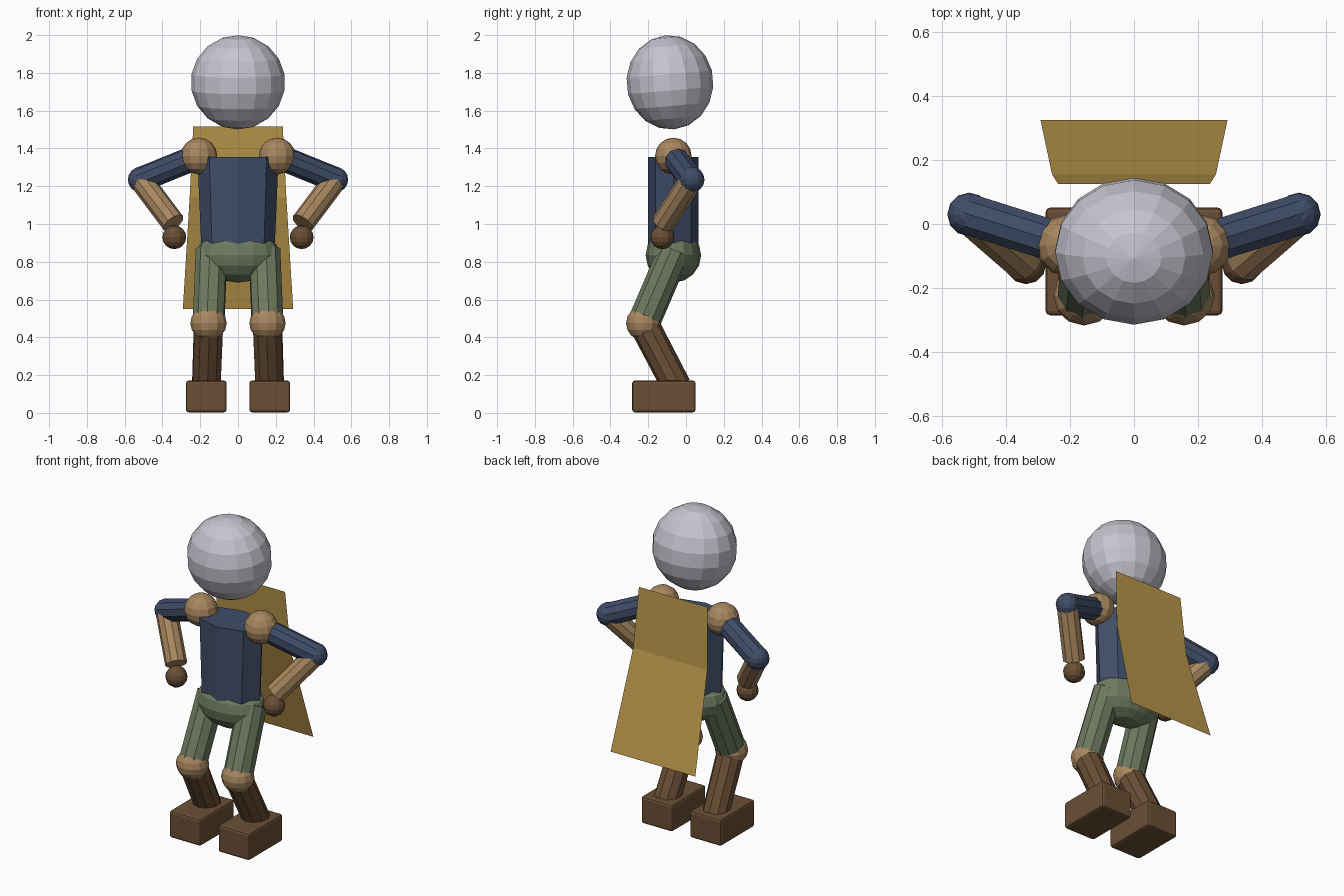
import bpy, bmesh, math
from mathutils import Vector, Matrix

if "Cube" in bpy.data.objects:
    bpy.data.objects.remove(bpy.data.objects["Cube"])


def mat(name, r, g, b):
    m = bpy.data.materials.new(name)
    lin = [((c / 255 + 0.055) / 1.055) ** 2.4 for c in (r, g, b)]
    m.diffuse_color = (*lin, 1)
    m.use_nodes = True
    m.node_tree.nodes["Principled BSDF"].inputs["Base Color"].default_value = m.diffuse_color
    return m


GREY = mat("pale grey", 198, 196, 207)
NAVY = mat("navy cloth", 64, 77, 104)
SKIN = mat("tan", 168, 135, 95)
GREEN = mat("olive green", 110, 122, 95)
BROWN = mat("leather brown", 106, 79, 53)
GOLD = mat("gold cloth", 186, 151, 75)


def finish(name, bm, material):
    bmesh.ops.recalc_face_normals(bm, faces=bm.faces)
    me = bpy.data.meshes.new(name)
    bm.to_mesh(me)
    bm.free()
    me.materials.append(material)
    ob = bpy.data.objects.new(name, me)
    bpy.context.collection.objects.link(ob)
    return ob


def ball(name, centre, radii, material, seg=12, rings=8, tilt=0):
    bm = bmesh.new()
    bmesh.ops.create_uvsphere(bm, u_segments=seg, v_segments=rings, radius=1)
    m = (Matrix.Translation(centre) @ Matrix.Rotation(tilt, 4, 'X')
         @ Matrix.Diagonal((*radii, 1)))
    bm.transform(m)
    return finish(name, bm, material)


def limb(name, a, b, r1, r2, material, sides=10):
    a, b = Vector(a), Vector(b)
    bm = bmesh.new()
    bmesh.ops.create_cone(bm, cap_ends=True, segments=sides, radius1=r1,
                          radius2=r2, depth=(b - a).length)
    rot = (b - a).to_track_quat('Z', 'Y').to_matrix().to_4x4()
    bm.transform(Matrix.Translation((a + b) / 2) @ rot)
    return finish(name, bm, material)


# Head, tipped slightly forward
ball("head", (0, -0.085, 1.75), (0.25, 0.23, 0.25), GREY, 16, 9, math.radians(5))

# Torso: eight-sided, narrowing to the waist
bm = bmesh.new()
rows = []
for z, rx in ((0.85, 0.193), (1.355, 0.215)):
    rows.append([bm.verts.new((rx * math.cos(k * math.pi / 4),
                               -0.067 + 0.133 * math.sin(k * math.pi / 4), z))
                 for k in range(8)])
for k in range(8):
    j = (k + 1) % 8
    bm.faces.new((rows[0][k], rows[0][j], rows[1][j], rows[1][k]))
for row in rows:
    bm.faces.new(row)
finish("torso", bm, NAVY)

# Pelvis
ball("pelvis", (0, -0.067, 0.835), (0.22, 0.147, 0.145), GREEN, 16, 8)

# Arms and legs, one set per side
for side, s in (("left", 1), ("right", -1)):
    shoulder = (s * 0.207, -0.067, 1.36)
    elbow = (s * 0.515, 0.03, 1.235)
    wrist = (s * 0.342, -0.12, 1.005)
    hip = (s * 0.14, -0.06, 0.86)
    knee = (s * 0.156, -0.225, 0.475)
    ankle = (s * 0.168, -0.05, 0.14)

    ball(side + "_shoulder", shoulder, (0.097,) * 3, SKIN)
    limb(side + "_upper_arm", shoulder, elbow, 0.067, 0.067, NAVY)
    ball(side + "_elbow", elbow, (0.068,) * 3, NAVY)
    limb(side + "_forearm", elbow, wrist, 0.063, 0.063, SKIN)
    ball(side + "_hand", (s * 0.337, -0.125, 0.93), (0.063,) * 3, BROWN)
    limb(side + "_thigh", hip, knee, 0.086, 0.086, GREEN)
    ball(side + "_knee", knee, (0.096, 0.092, 0.092), SKIN)
    limb(side + "_shin", knee, ankle, 0.08, 0.078, BROWN)

    # Boot: softly bevelled block
    bm = bmesh.new()
    bmesh.ops.create_cube(bm, size=1)
    bm.transform(Matrix.Translation((s * 0.168, -0.117, 0.087))
                 @ Matrix.Diagonal((0.216, 0.336, 0.168, 1)))
    bmesh.ops.bevel(bm, geom=bm.edges[:], offset=0.014, segments=2,
                    profile=0.5, affect='EDGES')
    finish(side + "_boot", bm, BROWN)

# Cape: single thin sheet with one fold
bm = bmesh.new()
prev = None
for hw, y, z in ((0.237, 0.125, 1.515), (0.256, 0.155, 1.14), (0.292, 0.325, 0.55)):
    cur = [bm.verts.new((-hw, y, z)), bm.verts.new((hw, y, z))]
    if prev:
        bm.faces.new((prev[0], prev[1], cur[1], cur[0]))
    prev = cur
finish("cape", bm, GOLD)
